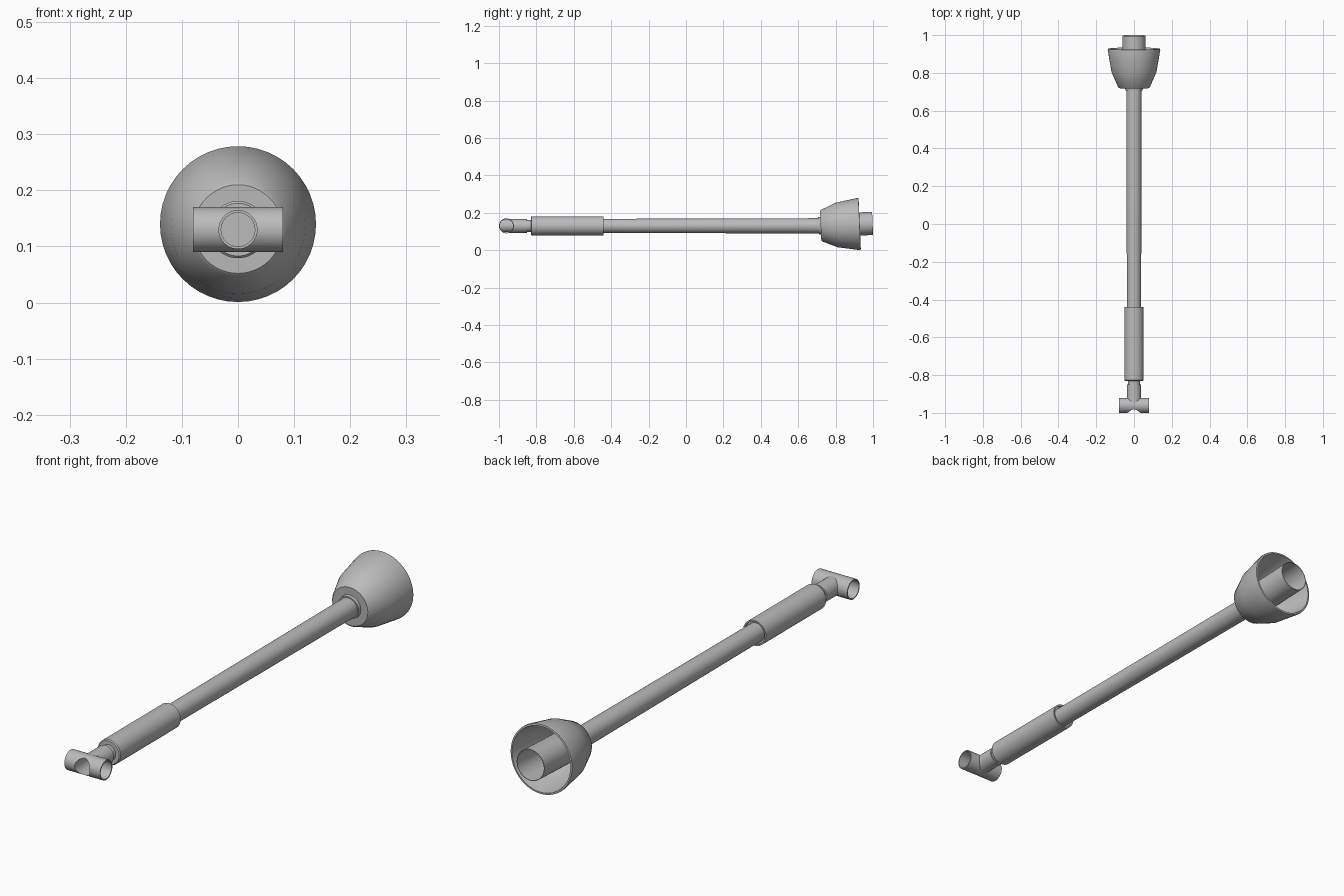
import bpy, bmesh, math
from mathutils import Matrix, Vector

if "Cube" in bpy.data.objects:
    bpy.data.objects.remove(bpy.data.objects["Cube"])

grey = bpy.data.materials.new("metal_grey")
grey.diffuse_color = (0.5, 0.5, 0.5, 1)
grey.use_nodes = True
grey.node_tree.nodes["Principled BSDF"].inputs["Base Color"].default_value = grey.diffuse_color
Z = 0.13          # shaft height
SEG = 48


def finish(ob):
    bpy.ops.object.select_all(action='DESELECT')
    ob.select_set(True)
    bpy.context.view_layer.objects.active = ob
    bpy.ops.object.shade_smooth_by_angle(angle=math.radians(32))


def lathe(name, profile, closed=False, axis='Y', origin=(0, 0, Z), tilt=0.0):
    """Revolve (distance along axis, radius) points; radius 0 makes a cap."""
    bm = bmesh.new()
    rings = []
    for d, r in profile:
        if r == 0:
            rings.append([bm.verts.new((0, d, 0))] * SEG)
            continue
        rings.append([bm.verts.new((r * math.cos(2 * math.pi * i / SEG), d,
                                    r * math.sin(2 * math.pi * i / SEG)))
                      for i in range(SEG)])
    pairs = list(zip(rings, rings[1:]))
    if closed:
        pairs.append((rings[-1], rings[0]))
    for a, b in pairs:
        for i in range(SEG):
            j = (i + 1) % SEG
            bm.faces.new(list(dict.fromkeys((a[i], a[j], b[j], b[i]))))
    bmesh.ops.recalc_face_normals(bm, faces=bm.faces)
    m = Matrix.Translation(Vector(origin)) @ Matrix.Rotation(tilt, 4, 'X')
    if axis == 'X':
        m = m @ Matrix.Rotation(-math.pi / 2, 4, 'Z')
    bm.transform(m)
    me = bpy.data.meshes.new(name)
    bm.to_mesh(me)
    bm.free()
    me.materials.append(grey)
    ob = bpy.data.objects.new(name, me)
    bpy.context.collection.objects.link(ob)
    finish(ob)
    return ob


def rod(name, d0, d1, r, **kw):
    return lathe(name, [(d0, 0), (d0, r), (d1, r), (d1, 0)], **kw)


def combine(ob, other, op):
    mod = ob.modifiers.new(op, 'BOOLEAN')
    mod.operation, mod.object, mod.solver = op, other, 'EXACT'
    bpy.ops.object.select_all(action='DESELECT')
    ob.select_set(True)
    bpy.context.view_layer.objects.active = ob
    bpy.ops.object.modifier_apply(modifier=mod.name)
    bpy.data.objects.remove(other)


# Tee joint at the front: cross tube plus stem, bored both ways
PIVOT = (0, -0.96, Z)
tee = rod("tee_joint", -0.08, 0.08, 0.04, axis='X', origin=PIVOT)
stem = lathe("stem", [(-0.96, 0), (-0.96, 0.0375), (-0.85, 0.0375),
                      (-0.85, 0.032), (-0.80, 0.032), (-0.80, 0)])
combine(tee, stem, 'UNION')
combine(tee, rod("cross_bore", -0.1, 0.1, 0.0355, axis='X', origin=PIVOT), 'DIFFERENCE')
combine(tee, lathe("stem_bore", [(-1.05, 0), (-1.05, 0.034), (-0.89, 0.034),
                                 (-0.89, 0.03), (-0.86, 0.03), (-0.86, 0)]), 'DIFFERENCE')
finish(tee)

# Grip sleeve, recessed slightly at its rear end
lathe("sleeve", [(-0.83, 0), (-0.83, 0.047), (-0.826, 0.051), (-0.44, 0.051),
                 (-0.44, 0.045), (-0.45, 0.045), (-0.45, 0)])

# Long, slightly tapering shaft
lathe("shaft", [(-0.46, 0), (-0.46, 0.0375), (0.74, 0.041), (0.74, 0)])

# Cup, rear tube and collar share a slightly raised axis
END = dict(origin=(0, 0.72, 0.131), tilt=math.radians(2.5))
lathe("cup", [(0, 0.041), (0, 0.079), (0.004, 0.084), (0.085, 0.119),
              (0.200, 0.139), (0.208, 0.138), (0.209, 0.131),
              (0.200, 0.129), (0.085, 0.109), (0.014, 0.074), (0.014, 0.041)],
      closed=True, **END)
lathe("collar", [(-0.012, 0.039), (-0.012, 0.046), (0.005, 0.048), (0.005, 0.039)],
      closed=True, **END)
lathe("rear_tube", [(0.014, 0.062), (0.278, 0.062), (0.278, 0.060), (0.016, 0.060),
                    (0.016, 0)], **END)
